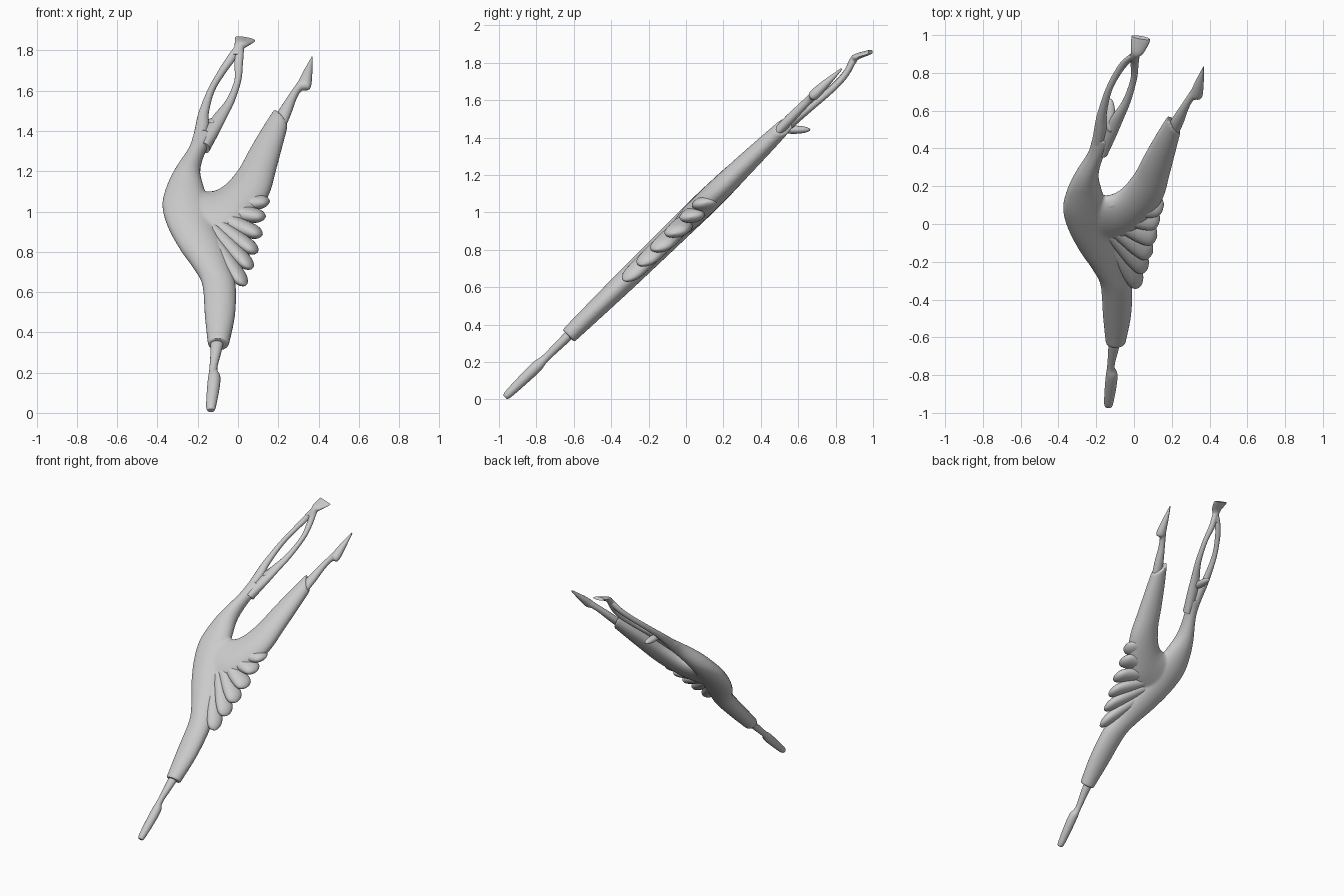
import bpy, bmesh, math
from mathutils import Vector

old = bpy.data.objects.get("Cube")
if old:
    bpy.data.objects.remove(old)

grey = bpy.data.materials.new("light grey")
grey.use_nodes = True
grey.diffuse_color = (0.6, 0.6, 0.6, 1)
grey.node_tree.nodes["Principled BSDF"].inputs["Base Color"].default_value = (0.6, 0.6, 0.6, 1)

# The figure lies in a plane leaning back; NORMAL faces front and up
NORMAL = Vector((0, -0.697, 0.717))


def place(x, z, d=0.0):
    """Point at front position x, z, lying d in front of the leaning plane."""
    return Vector((x, (z - 0.95) / 0.97 - 1.41 * d, z))


def spline(rows, steps):
    """Catmull-Rom interpolation through rows of numbers."""
    out = []
    for i in range(len(rows) - 1):
        a, b, c, e = (rows[max(i - 1, 0)], rows[i], rows[i + 1],
                      rows[min(i + 2, len(rows) - 1)])
        for k in range(steps):
            t = k / steps
            out.append([0.5 * (2 * q + (r - p) * t + (2 * p - 5 * q + 4 * r - s) * t * t
                               + (3 * q - p - 3 * r + s) * t ** 3)
                        for p, q, r, s in zip(a, b, c, e)])
    return out + [list(rows[-1])]


def loft(bm, rows, steps=5, sides=24, tilt=0.0):
    """Rows: left x, left z, right x, right z, half thickness, offset."""
    rings = []
    for lx, lz, rx, rz, th, d in spline(rows, steps):
        left, right = place(lx, lz, d), place(rx, rz, d)
        mid, half = (left + right) / 2, (right - left) / 2
        u = half.normalized()
        a = (u * math.cos(tilt) + NORMAL * math.sin(tilt)) * half.length
        b = (NORMAL * math.cos(tilt) - u * math.sin(tilt)) * max(th, 0.001)
        rings.append([bm.verts.new(mid + a * math.cos(f) + b * math.sin(f))
                      for f in (2 * math.pi * k / sides for k in range(sides))])
    for r0, r1 in zip(rings, rings[1:]):
        for k in range(sides):
            j = (k + 1) % sides
            bm.faces.new((r0[k], r0[j], r1[j], r1[k]))
    bm.faces.new(rings[0])
    bm.faces.new(rings[-1])


def finish(bm, name):
    bmesh.ops.recalc_face_normals(bm, faces=bm.faces)
    mesh = bpy.data.meshes.new(name)
    bm.to_mesh(mesh)
    bm.free()
    mesh.materials.append(grey)
    ob = bpy.data.objects.new(name, mesh)
    bpy.context.collection.objects.link(ob)
    bpy.ops.object.select_all(action='DESELECT')
    ob.select_set(True)
    bpy.context.view_layer.objects.active = ob
    bpy.ops.object.shade_smooth_by_angle(angle=math.radians(45))
    return ob


def part(name, rows, **kw):
    bm = bmesh.new()
    loft(bm, rows, **kw)
    return finish(bm, name)


# Torso with standing leg, and raised leg, fused into one soft body
bm = bmesh.new()
loft(bm, [
    (-0.150, 0.34, -0.045, 0.34, 0.046, 0),
    (-0.165, 0.48, -0.015, 0.48, 0.052, 0),
    (-0.178, 0.64, -0.010, 0.62, 0.058, 0),
    (-0.225, 0.73, -0.030, 0.70, 0.060, 0),
    (-0.290, 0.82, -0.060, 0.80, 0.062, 0),
    (-0.350, 0.93, -0.110, 0.92, 0.064, 0),
    (-0.376, 1.03, -0.140, 1.03, 0.066, 0),
    (-0.355, 1.12, -0.170, 1.12, 0.064, 0),
    (-0.315, 1.20, -0.187, 1.20, 0.060, 0),
    (-0.245, 1.31, -0.165, 1.29, 0.045, 0),
    (-0.220, 1.39, -0.115, 1.38, 0.030, -0.005),
], steps=6, sides=32)
loft(bm, [
    (-0.24, 1.10, -0.20, 0.85, 0.055, 0),
    (-0.14, 1.09, -0.03, 0.90, 0.062, 0),
    (-0.07, 1.12, 0.09, 1.00, 0.064, 0),
    (0.00, 1.20, 0.155, 1.09, 0.062, 0),
    (0.055, 1.30, 0.190, 1.21, 0.056, 0),
    (0.120, 1.41, 0.222, 1.33, 0.048, 0),
    (0.178, 1.50, 0.246, 1.42, 0.040, 0),
], steps=6, sides=32)
body = finish(bm, "torso_and_legs")
remesh = body.modifiers.new("fuse", 'REMESH')
remesh.mode = 'VOXEL'
remesh.voxel_size = 0.009
remesh.use_smooth_shade = True
soften = body.modifiers.new("soften", 'SMOOTH')
soften.factor = 0.5
soften.iterations = 4

# Feet in pointed shoes
part("standing_foot", [
    (-0.140, 0.38, -0.068, 0.38, 0.026, 0),
    (-0.136, 0.32, -0.078, 0.32, 0.025, 0),
    (-0.142, 0.22, -0.103, 0.22, 0.021, 0),
    (-0.148, 0.18, -0.088, 0.18, 0.030, 0),
    (-0.154, 0.12, -0.092, 0.12, 0.029, 0),
    (-0.158, 0.03, -0.110, 0.03, 0.022, 0),
    (-0.148, 0.012, -0.120, 0.012, 0.012, 0),
])
part("raised_foot", [
    (0.185, 1.47, 0.240, 1.43, 0.026, 0.005),
    (0.215, 1.52, 0.265, 1.49, 0.026, 0.008),
    (0.255, 1.58, 0.290, 1.56, 0.022, 0.010),
    (0.290, 1.63, 0.318, 1.605, 0.022, 0.010),
    (0.303, 1.65, 0.358, 1.615, 0.028, 0.010),
    (0.328, 1.70, 0.368, 1.67, 0.022, 0.010),
    (0.366, 1.768, 0.371, 1.766, 0.005, 0.008),
])

# Arms forming an open loop, joined at the hands
part("right_arm", [
    (-0.232, 1.32, -0.170, 1.32, 0.034, 0),
    (-0.212, 1.42, -0.145, 1.42, 0.028, -0.008),
    (-0.196, 1.49, -0.145, 1.49, 0.022, -0.015),
    (-0.152, 1.60, -0.116, 1.60, 0.019, -0.028),
    (-0.102, 1.69, -0.062, 1.69, 0.018, -0.032),
    (-0.065, 1.75, -0.018, 1.75, 0.018, -0.025),
    (-0.022, 1.81, 0.016, 1.81, 0.018, -0.005),
], sides=16)
part("left_arm", [
    (-0.190, 1.32, -0.140, 1.31, 0.034, 0),
    (-0.165, 1.40, -0.090, 1.40, 0.028, -0.008),
    (-0.125, 1.47, -0.055, 1.47, 0.022, -0.015),
    (-0.060, 1.55, -0.016, 1.55, 0.019, -0.024),
    (-0.018, 1.65, 0.016, 1.65, 0.018, -0.034),
    (-0.018, 1.73, 0.024, 1.73, 0.018, -0.030),
    (-0.015, 1.81, 0.030, 1.81, 0.018, -0.005),
], sides=16)
part("hands", [
    (-0.040, 1.77, 0.027, 1.77, 0.018, -0.018),
    (-0.020, 1.81, 0.030, 1.81, 0.020, -0.004),
    (-0.016, 1.84, 0.050, 1.825, 0.018, -0.002),
    (-0.015, 1.860, 0.080, 1.842, 0.014, -0.026),
    (-0.012, 1.866, 0.085, 1.850, 0.012, -0.036),
], sides=16)

# Head tipped back behind the arms
bm = bmesh.new()
bmesh.ops.create_uvsphere(bm, u_segments=20, v_segments=12, radius=1)
for v in bm.verts:
    v.co = Vector((-0.127 + 0.028 * v.co.x, 0.575 + 0.09 * v.co.y, 1.442 + 0.022 * v.co.z))
finish(bm, "head")

# Pleated skirt: tilted leaf-shaped folds fanning out from the hip
apex = Vector((-0.27, 1.02))
tips = [(0.145, 1.115), (0.158, 1.052), (0.138, 0.975), (0.122, 0.885),
        (0.098, 0.80), (0.072, 0.72), (0.038, 0.635)]
leaf = [(0, 0.012, 0.02), (0.3, 0.024, 0.045), (0.55, 0.036, 0.045),
        (0.75, 0.046, 0.042), (0.9, 0.046, 0.034), (0.97, 0.030, 0.020), (1, 0.004, 0.003)]
bm = bmesh.new()
for tip in tips:
    reach = Vector(tip) - apex
    across = Vector((-reach.y, reach.x)).normalized()
    rows = []
    for t, half, thick in leaf:
        c = apex + reach * t
        l, r = c + across * half, c - across * half
        rows.append((l.x, l.y, r.x, r.y, thick, 0))
    loft(bm, rows, steps=4, sides=20, tilt=math.radians(35))
finish(bm, "pleated_skirt")
